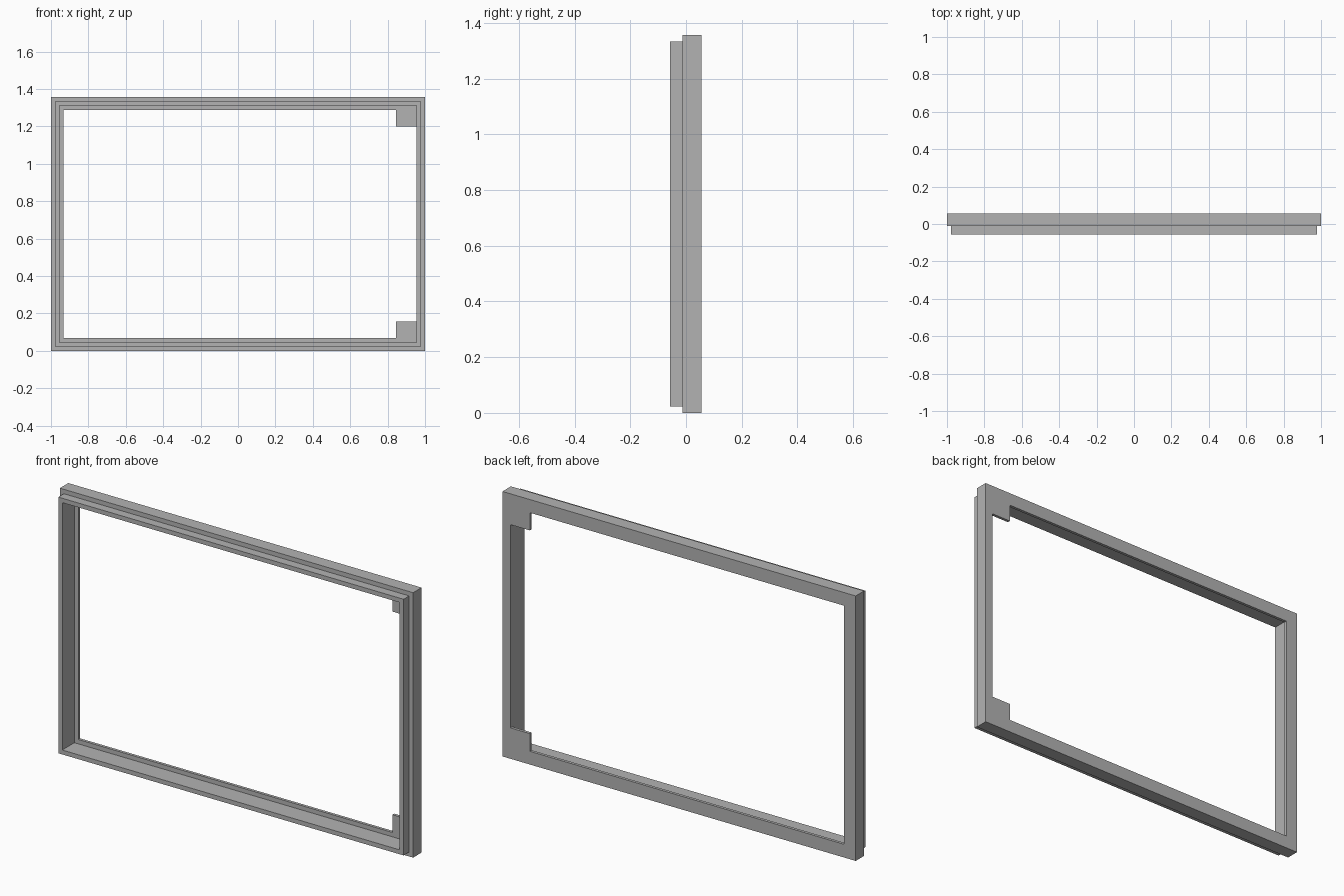
import bpy
import bmesh

cube = bpy.data.objects.get("Cube")
if cube:
    bpy.data.objects.remove(cube, do_unlink=True)

grey = bpy.data.materials.new("plain grey")
grey.use_nodes = True
grey.diffuse_color = (0.45, 0.45, 0.45, 1)
grey.node_tree.nodes["Principled BSDF"].inputs["Base Color"].default_value = (0.45, 0.45, 0.45, 1)

HEIGHT = 1.356
STEP = 0.0225           # each step of the frame section
FRONT, MID, LIP, BACK = -0.057, -0.012, 0.041, 0.056


def rect(inset):
    """Outline of the frame, moved inwards by inset."""
    x, low, high = 1 - inset, inset, HEIGHT - inset
    return [(-x, low), (x, low), (x, high), (-x, high)]


def solid(name, sections):
    """Closed solid lofted through (outline, y) sections from front to back."""
    bm = bmesh.new()
    rings = [[bm.verts.new((x, y, z)) for x, z in outline] for outline, y in sections]
    for a, b in zip(rings, rings[1:]):
        n = len(a)
        for i in range(n):
            j = (i + 1) % n
            bm.faces.new((a[i], a[j], b[j], b[i]))
    bm.faces.new(rings[0])
    bm.faces.new(rings[-1])
    bmesh.ops.recalc_face_normals(bm, faces=bm.faces)
    mesh = bpy.data.meshes.new(name)
    bm.to_mesh(mesh)
    bm.free()
    mesh.materials.append(grey)
    obj = bpy.data.objects.new(name, mesh)
    bpy.context.collection.objects.link(obj)
    return obj


# Stepped slab: narrower front rim on a wider back
frame = solid("frame", [(rect(STEP), FRONT), (rect(STEP), MID), (rect(0), MID), (rect(0), BACK)])

# Deep pocket from the front, leaving a thin back lip
pocket = solid("pocket_cutter", [(rect(2 * STEP), FRONT - 0.1), (rect(2 * STEP), LIP)])

# Opening through the lip: no lip on the left side, square tabs in its corners
edge = 3 * STEP
wall, tab_x, tab_z = 1 - 2 * STEP, 0.845, 0.158
lower = [(-1 + edge, edge), (tab_x, edge), (tab_x, tab_z), (wall, tab_z)]
upper = [(x, HEIGHT - z) for x, z in reversed(lower)]
opening = solid("opening_cutter", [(lower + upper, FRONT - 0.1), (lower + upper, BACK + 0.1)])

for cutter in (pocket, opening):
    cutter.hide_render = True
    cutter.hide_viewport = True
    cutter.display_type = "WIRE"
    mod = frame.modifiers.new(cutter.name, "BOOLEAN")
    mod.operation = "DIFFERENCE"
    mod.solver = "EXACT"
    mod.object = cutter
